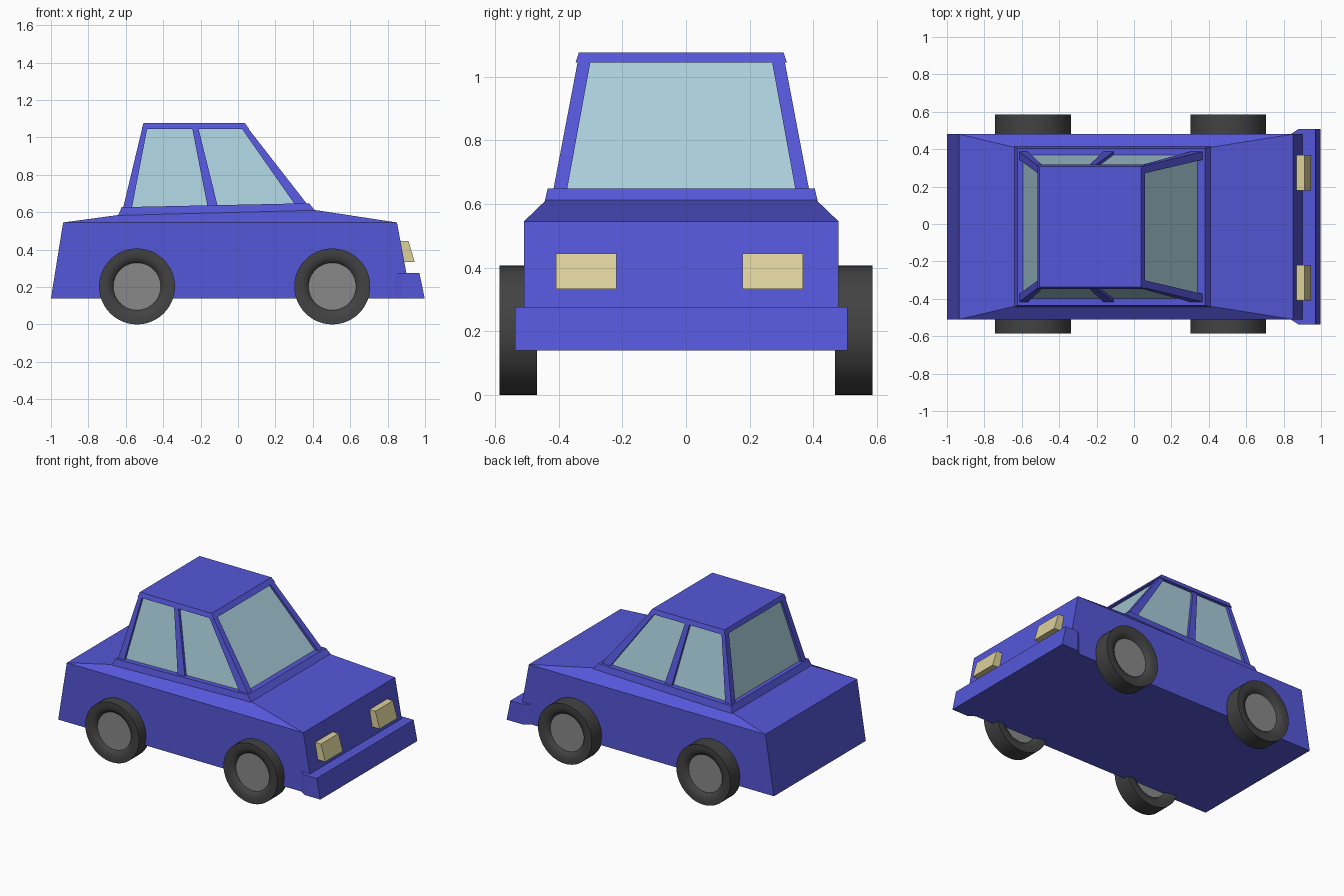
import bpy, bmesh, math

if "Cube" in bpy.data.objects:
    bpy.data.objects.remove(bpy.data.objects["Cube"])

CY = -0.015  # body sits slightly off the wheel centreline


def material(name, r, g, b):
    m = bpy.data.materials.new(name)
    m.diffuse_color = (r, g, b, 1)
    m.use_nodes = True
    m.node_tree.nodes["Principled BSDF"].inputs["Base Color"].default_value = m.diffuse_color
    return m


BLUE = material("blue_paint", 0.09, 0.095, 0.69)
GLASS = material("window_glass", 0.40, 0.62, 0.71)
LAMP = material("lamp_cream", 0.72, 0.64, 0.33)
RUBBER = material("rubber", 0.055, 0.055, 0.055)
METAL = material("rim_grey", 0.25, 0.25, 0.25)


def finish(name, bm, mat):
    bmesh.ops.recalc_face_normals(bm, faces=bm.faces)
    me = bpy.data.meshes.new(name)
    bm.to_mesh(me)
    bm.free()
    me.materials.append(mat)
    ob = bpy.data.objects.new(name, me)
    bpy.context.collection.objects.link(ob)
    return ob


def loft(name, mat, *rings):
    """Solid through a stack of rings with equal point counts."""
    bm = bmesh.new()
    loops = [[bm.verts.new((x, y + CY, z)) for x, y, z in r] for r in rings]
    n = len(loops[0])
    for a, b in zip(loops, loops[1:]):
        for i in range(n):
            j = (i + 1) % n
            bm.faces.new((a[i], a[j], b[j], b[i]))
    bm.faces.new(loops[0][::-1])
    bm.faces.new(loops[-1])
    return finish(name, bm, mat)


def rect(x0, x1, y0, y1, z0, z1):
    """Rectangle that may slope from z0 at x0 to z1 at x1."""
    return [(x0, y0, z0), (x1, y0, z1), (x1, y1, z1), (x0, y1, z0)]


# Lower body with sloping hood and boot
loft("body", BLUE,
     rect(-1.0, 0.925, -0.495, 0.495, 0.14, 0.14),
     rect(-0.935, 0.85, -0.495, 0.495, 0.545, 0.545),
     rect(-0.64, 0.41, -0.425, 0.425, 0.585, 0.612))

# Window sill slab and roof
loft("cabin_sill", BLUE,
     rect(-0.642, 0.415, -0.43, 0.43, 0.58, 0.605),
     rect(-0.622, 0.38, -0.42, 0.42, 0.627, 0.648))
loft("roof", BLUE,
     rect(-0.515, 0.06, -0.332, 0.332, 1.045, 1.045),
     rect(-0.505, 0.037, -0.322, 0.322, 1.076, 1.076))

# Recessed glasshouse
loft("windows", GLASS,
     rect(-0.595, 0.345, -0.385, 0.385, 0.62, 0.64),
     rect(-0.497, 0.035, -0.308, 0.308, 1.05, 1.05))

# Roof pillars on both sides
for s, side in ((-1, "near"), (1, "far")):
    loft("front_pillar_" + side, BLUE,
         rect(0.305, 0.372, 0.36 * s, 0.403 * s, 0.64, 0.64),
         rect(0.018, 0.053, 0.285 * s, 0.325 * s, 1.05, 1.05))
    loft("rear_pillar_" + side, BLUE,
         rect(-0.615, -0.568, 0.36 * s, 0.403 * s, 0.62, 0.62),
         rect(-0.512, -0.485, 0.285 * s, 0.325 * s, 1.05, 1.05))
    loft("middle_pillar_" + side, BLUE,
         rect(-0.163, -0.108, 0.375 * s, 0.403 * s, 0.63, 0.63),
         rect(-0.245, -0.212, 0.298 * s, 0.325 * s, 1.05, 1.05))


# Front bumper with tapered ends
def bumper_ring(front, z):
    half = [(0.83, 0.49), (0.88, 0.523), (front, 0.523)]
    return [(x, y, z) for x, y in half] + [(x, -y, z) for x, y in half[::-1]]


loft("bumper", BLUE, bumper_ring(0.998, 0.139), bumper_ring(0.97, 0.276))

# Headlights
for i, y in enumerate((-0.299, 0.288)):
    loft("headlight_%d" % i, LAMP,
         rect(0.88, 0.945, y - 0.095, y + 0.095, 0.333, 0.333),
         rect(0.84, 0.912, y - 0.095, y + 0.095, 0.445, 0.445))


def lathe(name, profile, mat, x, y, z, closed):
    """Spin an (radius, offset) profile about the wheel axle (y)."""
    bm = bmesh.new()
    vs = [bm.verts.new((r, o, 0)) for r, o in profile]
    es = [bm.edges.new(p) for p in zip(vs, vs[1:])]
    if closed:
        es.append(bm.edges.new((vs[-1], vs[0])))
    bmesh.ops.spin(bm, geom=vs + es, cent=(0, 0, 0), axis=(0, 1, 0),
                   angle=math.tau, steps=48, use_merge=False)
    bmesh.ops.remove_doubles(bm, verts=bm.verts, dist=1e-5)
    ob = finish(name, bm, mat)
    ob.location = (x, y, z)
    bpy.ops.object.select_all(action='DESELECT')
    ob.select_set(True)
    bpy.context.view_layer.objects.active = ob
    bpy.ops.object.shade_smooth_by_angle(angle=math.radians(30))


# Wheels: tyre with dished sides and a recessed rim
TYRE = [(0.124, -0.03), (0.135, -0.046), (0.155, -0.056), (0.175, -0.059), (0.203, -0.059)]
TYRE += [(r, -o) for r, o in TYRE[::-1]]
RIM = [(0, -0.034), (0.128, -0.034), (0.128, 0.034), (0, 0.034)]
for x, end in ((-0.54, "rear"), (0.504, "front")):
    for y, side in ((-0.527, "near"), (0.527, "far")):
        lathe("tyre_%s_%s" % (end, side), TYRE, RUBBER, x, y, 0.203, True)
        lathe("rim_%s_%s" % (end, side), RIM, METAL, x, y, 0.203, False)
